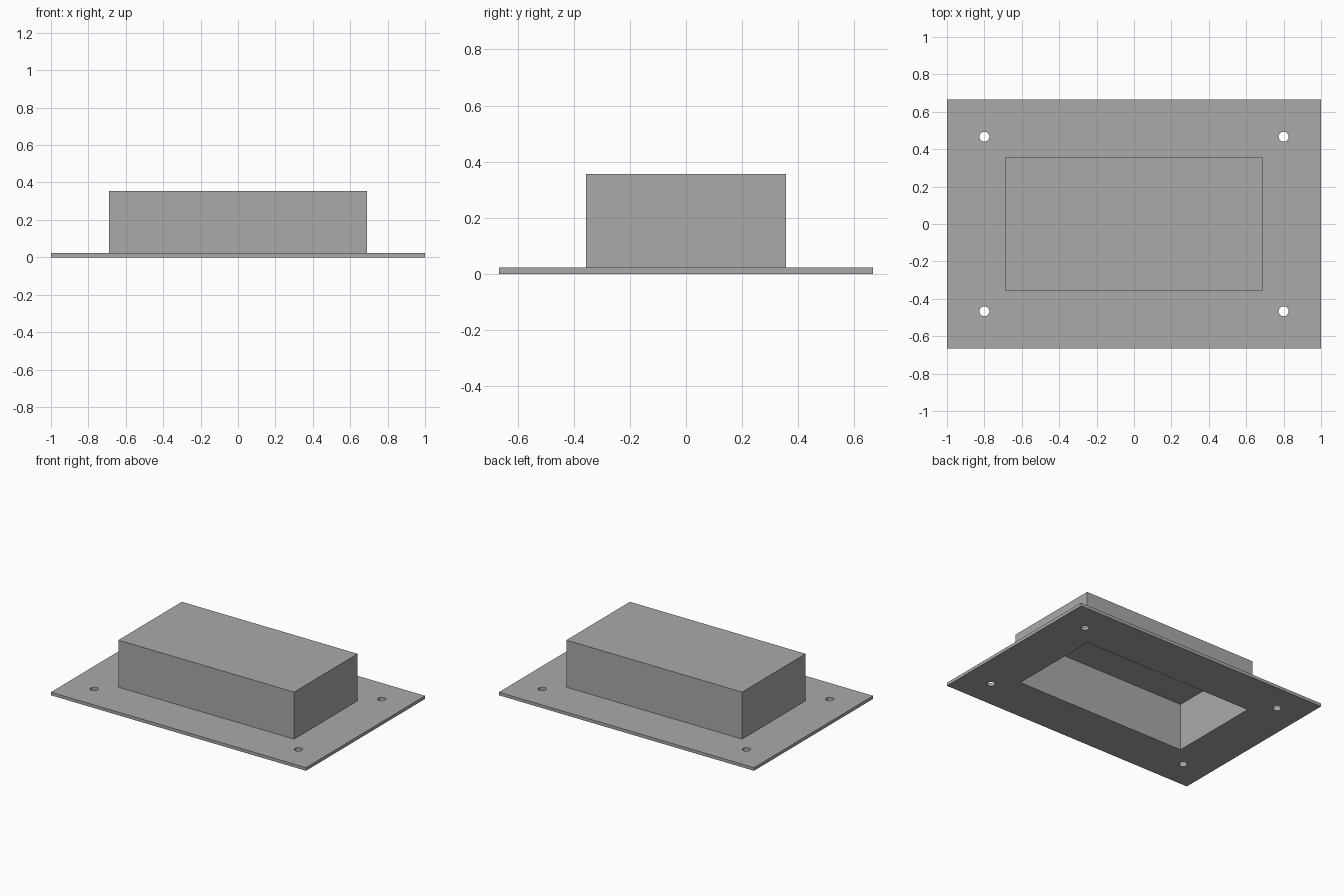
import bpy

U = 1 / 45  # sheet thickness, used as the module for all sizes

default = bpy.data.objects.get("Cube")
if default:
    bpy.data.objects.remove(default, do_unlink=True)

grey = bpy.data.materials.new("plain grey")
grey.use_nodes = True
colour = (0.4, 0.4, 0.4, 1)
grey.diffuse_color = colour
grey.node_tree.nodes["Principled BSDF"].inputs["Base Color"].default_value = colour


def block(name, width, depth, bottom, top):
    """Centred box measured in modules."""
    bpy.ops.mesh.primitive_cube_add(size=1, location=(0, 0, (bottom + top) / 2 * U))
    obj = bpy.context.object
    obj.name = name
    obj.scale = (width * U, depth * U, (top - bottom) * U)
    bpy.ops.object.transform_apply(location=True, rotation=False, scale=True)
    obj.data.materials.append(grey)
    return obj


def combine(target, other, operation):
    mod = target.modifiers.new(operation.lower(), "BOOLEAN")
    mod.operation = operation
    mod.solver = "EXACT"
    mod.object = other
    bpy.context.view_layer.objects.active = target
    bpy.ops.object.modifier_apply(modifier=mod.name)
    bpy.data.objects.remove(other, do_unlink=True)


# Flanged cover: flat mounting plate with a raised box, hollow from below
cover = block("flanged_cover", 90, 60, 0, 1)
combine(cover, block("raised_box", 62, 32, 0.5, 16), "UNION")
combine(cover, block("cavity_cutter", 60, 30, -2, 15), "DIFFERENCE")

# Screw holes near the four corners
for x in (-36, 36):
    for y in (-21, 21):
        bpy.ops.mesh.primitive_cylinder_add(
            vertices=32, radius=1.2 * U, depth=6 * U, location=(x * U, y * U, 0))
        hole = bpy.context.object
        hole.name = "hole_cutter"
        hole.data.materials.append(grey)
        combine(cover, hole, "DIFFERENCE")
